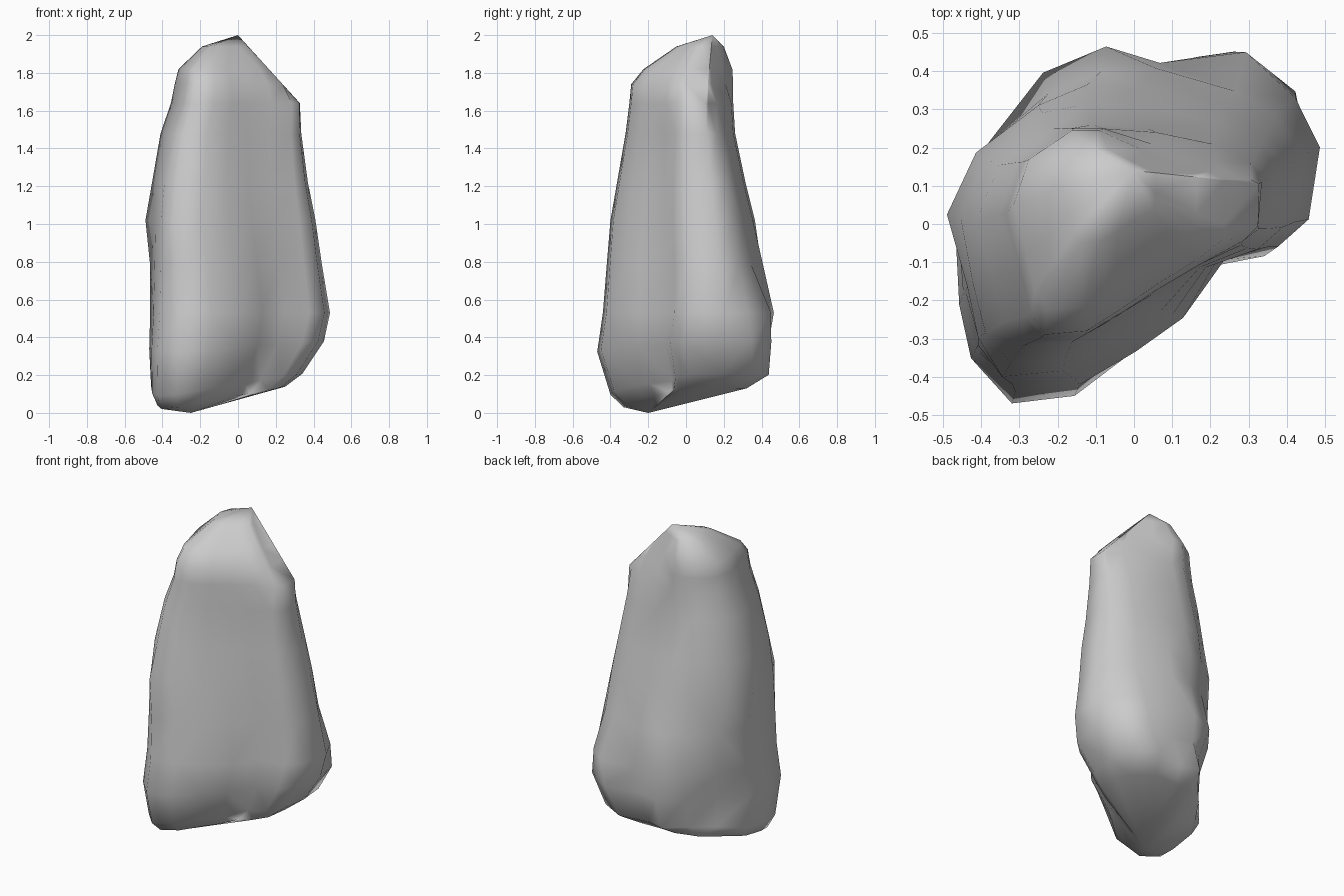
import bpy, bmesh

if "Cube" in bpy.data.objects:
    bpy.data.objects.remove(bpy.data.objects["Cube"])

# Plan outlines (anticlockwise from the front left corner): wide foot and slimmer shoulder
FOOT = [(-.31, -.47), (-.14, -.45), (.01, -.365), (.13, -.28), (.225, -.11), (.36, -.095),
        (.45, -.02), (.487, .17), (.43, .32), (.28, .45), (.06, .44), (-.07, .45),
        (-.25, .36), (-.37, .17), (-.465, .01), (-.46, -.22), (-.43, -.35)]
SHOULDER = [(-.25, -.30), (-.13, -.29), (-.03, -.23), (.07, -.165), (.18, -.10), (.29, -.04),
            (.33, 0), (.335, .12), (.31, .19), (.22, .22), (.06, .25), (-.08, .26),
            (-.17, .26), (-.31, .17), (-.36, .03), (-.32, -.12), (-.29, -.24)]

# Height, x range, y range of each ring
LEVELS = [(.02, -.43, .25, -.33, .32),
          (.09, -.46, .34, -.40, .44),
          (.32, -.47, .455, -.47, .46),
          (.53, -.465, .487, -.44, .465),
          (.78, -.465, .445, -.42, .42),
          (1.02, -.49, .41, -.40, .365),
          (1.22, -.455, .37, -.365, .315),
          (1.48, -.41, .335, -.32, .26),
          (1.64, -.355, .33, -.30, .25),
          (1.74, -.335, .30, -.29, .25),
          (1.82, -.315, .24, -.225, .245),
          (1.94, -.19, .12, -.05, .20)]
# Local hollows and bulges: (outline point, ring) -> scale
DENTS = {(8, 1): 1.1, (8, 2): 1.05, (8, 3): .97, (8, 4): .93, (8, 5): .96,
         (10, 1): .93, (10, 2): .9, (10, 3): .93, (11, 4): .95,
         (11, 2): .95, (12, 1): .83, (12, 2): .85, (13, 1): .87, (13, 2): .9,
         (12, 4): .93, (12, 5): .95, (15, 5): .95, (16, 5): .96,
         (2, 0): .85, (3, 0): .85, (2, 1): .87, (3, 1): .87, (2, 2): .94, (3, 2): .96}


def ring(i, z, x0, x1, y0, y1):
    t = min(z / 1.64, 1)
    pts = [(a[0] + (b[0] - a[0]) * t, a[1] + (b[1] - a[1]) * t)
           for a, b in zip(FOOT, SHOULDER)]
    xs, ys = [p[0] for p in pts], [p[1] for p in pts]
    out = []
    for k, (x, y) in enumerate(pts):
        x = x0 + (x - min(xs)) / (max(xs) - min(xs)) * (x1 - x0)
        y = y0 + (y - min(ys)) / (max(ys) - min(ys)) * (y1 - y0)
        d = DENTS.get((k, i), 1)
        x, y = x * d, y * d
        # underside rises to the right and to the back
        lift = max(.2 * (x + .37), .2 * (y + .25), 0) * max(1 - z / .5, 0)
        # upper right slope, and the split face behind the ridge
        x = min(x, (2 - z) / 1.1)
        if z > .7:
            y = min(y, .14 - .5 * x + min(.36 * (2 - z), .144 + .24 * (1.6 - z)))
        out.append((x, y, z + lift))
    return out


# Loft the rings into one boulder
bm = bmesh.new()
rings = [[bm.verts.new(p) for p in ring(i, *lv)] for i, lv in enumerate(LEVELS)]
n = len(FOOT)
for lo, hi in zip(rings, rings[1:]):
    for k in range(n):
        bm.faces.new((lo[k], lo[(k + 1) % n], hi[(k + 1) % n], hi[k]))

# Peak and underside fans
for loop, tip in ((rings[-1], (0, .14, 2)), (rings[0], (-.25, -.2, 0))):
    v = bm.verts.new(tip)
    for k in range(n):
        bm.faces.new((loop[k], loop[(k + 1) % n], v))
bmesh.ops.triangulate(bm, faces=bm.faces[:])
bmesh.ops.recalc_face_normals(bm, faces=bm.faces[:])

mesh = bpy.data.meshes.new("standing_rock")
bm.to_mesh(mesh)
bm.free()
rock = bpy.data.objects.new("standing_rock", mesh)
bpy.context.collection.objects.link(rock)
bpy.context.view_layer.objects.active = rock
rock.select_set(True)
bpy.ops.object.shade_smooth_by_angle(angle=1.2)
